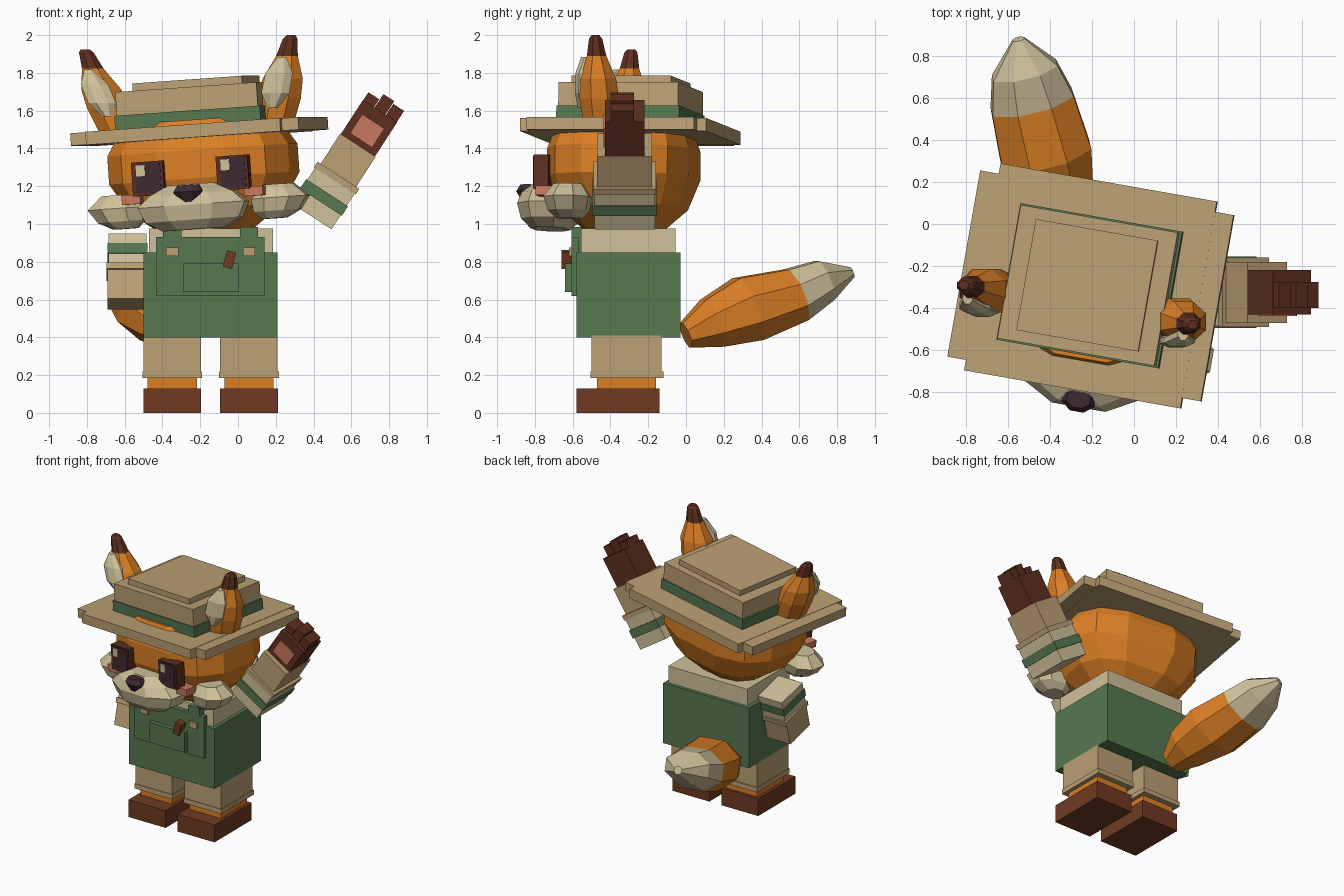
import bpy, bmesh
from math import cos, sin, pi, radians
from mathutils import Matrix, Vector

if "Cube" in bpy.data.objects:
    bpy.data.objects.remove(bpy.data.objects["Cube"])


def material(name, code):
    channels = [int(code[i:i + 2], 16) / 255 for i in (0, 2, 4)]
    rgba = [((c + .055) / 1.055) ** 2.4 for c in channels] + [1]
    m = bpy.data.materials.new(name)
    m.use_nodes = True
    m.diffuse_color = rgba
    m.node_tree.nodes["Principled BSDF"].inputs["Base Color"].default_value = rgba
    return m


ORANGE = material("orange fur", "DB7F24")
CREAM = material("cream fur", "D0C19A")
TAN = material("tan cloth", "BCA074")
GREEN = material("green cloth", "567850")
BROWN = material("shoe brown", "703A22")
DARK = material("dark brown fur", "5E2F1F")
BLACK = material("eye black", "3E2A30")
PINK = material("pink skin", "C87860")


def finish(name, bm, mats, matrix):
    bmesh.ops.recalc_face_normals(bm, faces=bm.faces)
    mesh = bpy.data.meshes.new(name)
    bm.to_mesh(mesh)
    bm.free()
    for m in mats:
        mesh.materials.append(m)
    obj = bpy.data.objects.new(name, mesh)
    bpy.context.collection.objects.link(obj)
    obj.matrix_world = matrix
    return obj


def box(name, center, size, mat, matrix=Matrix()):
    bm = bmesh.new()
    bmesh.ops.create_cube(bm, size=1)
    bmesh.ops.scale(bm, vec=size, verts=bm.verts)
    bmesh.ops.translate(bm, vec=center, verts=bm.verts)
    return finish(name, bm, [mat], matrix)


def span(name, x, y, z, mat, matrix=Matrix()):
    """Box given by its low and high limits on each axis."""
    return box(name, [(a + b) / 2 for a, b in (x, y, z)],
               [b - a for a, b in (x, y, z)], mat, matrix)


def loft(name, rings, mats, split=99, n=8, power=2, axis=None, matrix=Matrix()):
    """Skin rings of (center, rx, ry); bands from index split use the second material."""
    turn = axis.to_track_quat('Z', 'Y').to_matrix() if axis else Matrix.Identity(3)
    bm = bmesh.new()
    loops = []
    for center, rx, ry in rings:
        loop = []
        for i in range(n):
            a = 2 * pi * (i + .5) / n
            c, s = [(1 if v > 0 else -1) * abs(v) ** (2 / power) for v in (cos(a), sin(a))]
            loop.append(bm.verts.new(Vector(center) + turn @ Vector((rx * c, ry * s, 0))))
        loops.append(loop)
    for k, (low, high) in enumerate(zip(loops, loops[1:])):
        for i in range(n):
            j = (i + 1) % n
            f = bm.faces.new((low[i], low[j], high[j], high[i]))
            f.material_index = int(k >= split)
    bm.faces.new(loops[0][::-1])
    bm.faces.new(loops[-1]).material_index = int(len(rings) > split)
    return finish(name, bm, mats, matrix)


# Legs and shoes
MID = -.145
for side, s in (("right", -1), ("left", 1)):
    x = MID + s * .203
    for part, w, y, z, mat in (
            ("shoe", .153, (-.58, -.14), (0, .13), BROWN),
            ("ankle", .13, (-.47, -.16), (.13, .19), ORANGE),
            ("trouser_leg", .152, (-.5, -.13), (.21, .41), TAN),
            ("trouser_cuff", .158, (-.505, -.12), (.185, .22), TAN)):
        span(f"{side}_{part}", (x - w, x + w), y, z, mat)

# Torso, bib and pocket
span("overalls", (-.5, .21), (-.58, -.03), (.4, .85), GREEN)
span("shirt", (-.47, .185), (-.555, -.055), (.84, .975), CREAM)
span("bib", (-.435, .14), (-.605, -.57), (.62, .93), GREEN)
span("bib_pocket", (-.29, .005), (-.64, -.6), (.64, .79), GREEN)
for side, s in (("right", -1), ("left", 1)):
    x = MID + s * .203
    span(f"{side}_strap", (x - .048, x + .048), (-.605, -.55), (.85, .985), GREEN)
    span(f"{side}_button", (x - .032, x + .032), (-.62, -.6), (.83, .875), TAN)
box("pocket_tool", (0, 0, 0), (.05, .06, .09), BROWN,
    Matrix.Translation((-.045, -.63, .812)) @ Matrix.Rotation(radians(15), 4, 'Y'))

# Tail
loft("tail", [((-.33, 0, .41), .09, .075), ((-.36, .14, .475), .18, .145),
              ((-.42, .33, .55), .235, .19), ((-.485, .58, .625), .215, .155),
              ((-.52, .73, .7), .17, .12), ((-.55, .88, .745), .03, .03)],
     [ORANGE, CREAM], split=3, axis=Vector((-.22, .88, .36)))

# Head, in a turned and tipped frame centred on the hat brim
HEAD = (Matrix.Translation((-.205, -.295, 1.49)) @ Matrix.Rotation(radians(-10), 4, 'Z')
        @ Matrix.Rotation(radians(-4), 4, 'Y'))
HX, HY = .015, -.03
loft("head", [((HX, HY, z), rx, ry) for z, rx, ry in (
    (-.53, .24, .2), (-.41, .4, .33), (-.25, .5, .39), (-.1, .5, .39),
    (-.02, .45, .36), (.06, .34, .325))], [ORANGE], n=12, power=2.7, matrix=HEAD)
loft("muzzle", [((HX, -.42, z), rx, ry) for z, rx, ry in (
    (-.52, .18, .1), (-.47, .27, .15), (-.39, .31, .17), (-.33, .24, .15),
    (-.28, .13, .09))], [CREAM], n=8, power=2.2, matrix=HEAD)
loft("nose", [((HX, -.54, z), rx, ry) for z, rx, ry in (
    (-.385, .035, .03), (-.32, .085, .065), (-.285, .06, .045))], [BLACK], matrix=HEAD)
for side, s in (("right", -1), ("left", 1)):
    loft(f"{side}_cheek_fur", [((HX + s * x, -.25, z), rx, ry) for x, z, rx, ry in (
        (.4, -.49, .07, .07), (.42, -.45, .13, .11), (.44, -.38, .16, .13),
        (.43, -.31, .09, .08))], [CREAM], power=2.2, matrix=HEAD)
    box(f"{side}_blush", (HX + s * .33, -.39, -.34), (.1, .09, .05), PINK, HEAD)
    ex = HX + s * .228
    box(f"{side}_eye_frame", (ex, -.42, -.235), (.17, .08, .18), DARK, HEAD)
    box(f"{side}_eye", (ex + .003, -.461, -.232), (.135, .008, .16), BLACK, HEAD)
    box(f"{side}_eye_shine", (ex - .035, -.467, -.192), (.048, .008, .058), CREAM, HEAD)

# Hat
for part, x, y, z, mat in (
        ("brim", .524, .5, (-.035, .035), TAN),
        ("brim_sides", .614, .45, (-.033, .033), TAN),
        ("hat_band", .392, .33, (.03, .11), GREEN),
        ("hat_crown", .38, .322, (.11, .235), TAN),
        ("hat_top", .295, .268, (.23, .275), TAN)):
    span(part, (-x, x), (-y, y), z, mat, HEAD)

# Ears: base, shoulder, dark tip and inner fur
for side, base, tip in (("right", Vector((-.63, -.33, 1.48)), Vector((-.81, -.29, 1.925))),
                        ("left", Vector((.19, -.45, 1.52)), Vector((.28, -.48, 2)))):
    steps = ((0, .11), (.3, .125), (.52, .115), (.77, .062), (.96, .042), (1, .025))
    loft(f"{side}_ear", [(base.lerp(tip, t), r, r * .9) for t, r in steps],
         [ORANGE, DARK], split=3)
    loft(f"{side}_inner_ear", [
        (base.lerp(tip, t) + Vector((-.025, -depth, 0)), r, .035) for t, r, depth in (
            (.2, .03, .085), (.36, .08, .095), (.58, .078, .085), (.76, .025, .05))],
        [CREAM])

# Raised arm: local z runs from the elbow to the fingertips
ARM = Matrix.Translation((.39, -.325, 1.04)) @ Matrix.Rotation(radians(33), 4, 'Y')
for part, w, d, z, mat in (
        ("sleeve", .125, .16, (0, .23), CREAM),
        ("sleeve_band", .132, .17, (.09, .15), GREEN),
        ("sleeve_cuff", .132, .165, (.225, .26), TAN),
        ("forearm", .112, .145, (.25, .45), TAN),
        ("hand", .108, .105, (.44, .665), DARK)):
    span(f"left_{part}", (-w, w), (-d, d), z, mat, ARM)
span("palm_pad", (-.07, .07), (-.113, -.1), (.48, .6), PINK, ARM)
for i, top in enumerate((.715, .75, .735)):
    x = (i - 1) * .072
    span(f"finger_{i + 1}", (x - .034, x + .034), (-.075, .05), (.65, top), DARK, ARM)

# Lowered arm: local z runs down from the shoulder
LOW = Matrix.Translation((-.585, -.28, .92)) @ Matrix.Rotation(radians(180 - 14), 4, 'X')
for part, w, d, z, mat in (
        ("sleeve", .1, .125, (0, .17), CREAM),
        ("sleeve_band", .106, .132, (.055, .11), GREEN),
        ("sleeve_cuff", .11, .135, (.16, .195), TAN),
        ("forearm", .105, .12, (.19, .355), TAN)):
    span(f"right_{part}", (-w, w), (-d, d), z, mat, LOW)
